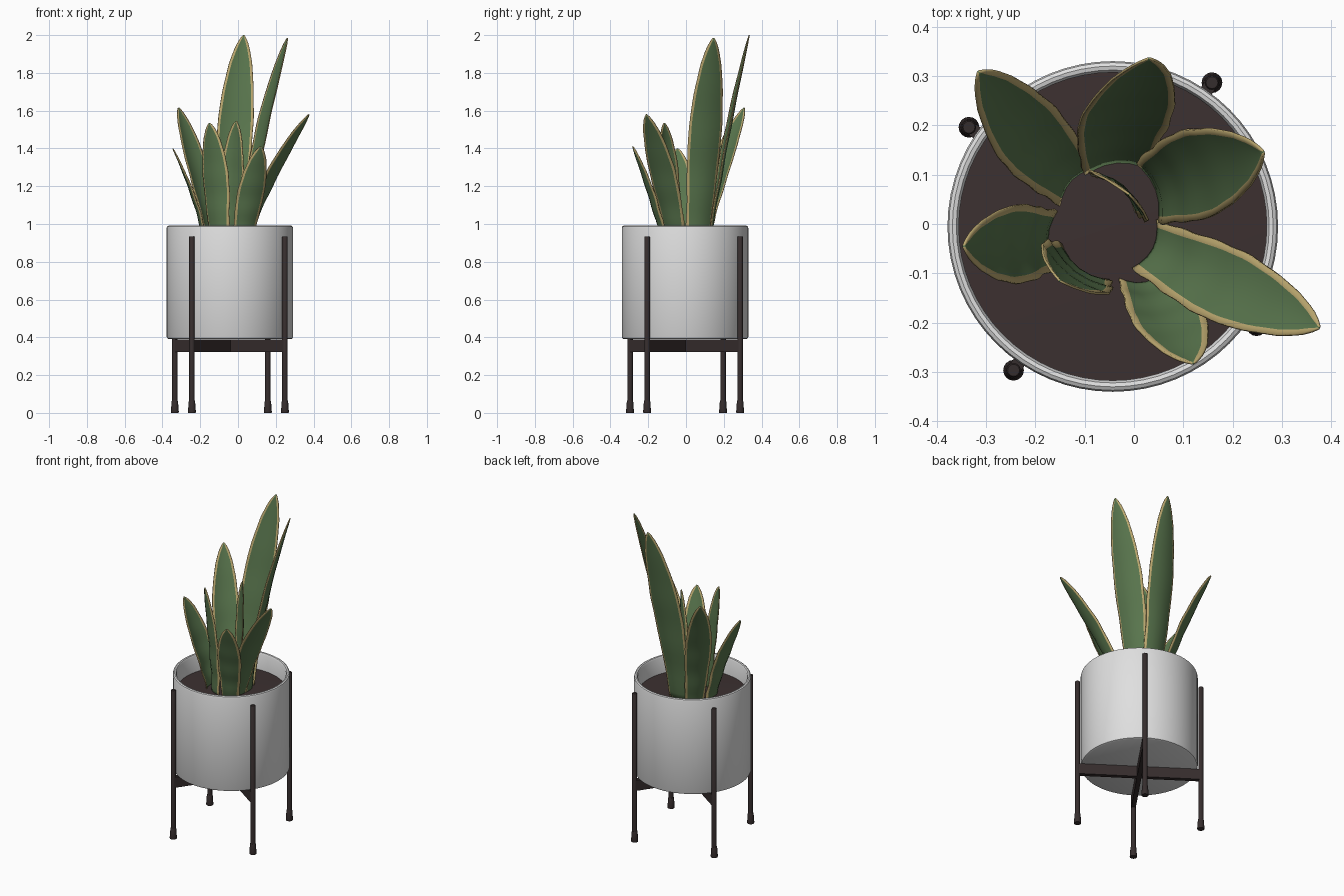
import bpy, bmesh, math
from mathutils import Vector

if "Cube" in bpy.data.objects:
    bpy.data.objects.remove(bpy.data.objects["Cube"])

CX, CY = -0.043, -0.005      # pot axis
SOIL_Z = 0.88


def material(name, rgb):
    m = bpy.data.materials.new(name)
    m.diffuse_color = (*rgb, 1)
    m.use_nodes = True
    m.node_tree.nodes["Principled BSDF"].inputs["Base Color"].default_value = m.diffuse_color
    return m


GREEN = material("leaf green", (0.10, 0.18, 0.075))
YELLOW = material("leaf margin yellow", (0.50, 0.39, 0.16))
WHITE = material("pot white", (0.74, 0.74, 0.74))
SOIL = material("soil brown", (0.045, 0.030, 0.030))
METAL = material("stand dark brown", (0.036, 0.026, 0.026))


def finish(name, bm, mats, angle=40):
    bmesh.ops.recalc_face_normals(bm, faces=bm.faces)
    me = bpy.data.meshes.new(name)
    bm.to_mesh(me)
    bm.free()
    ob = bpy.data.objects.new(name, me)
    bpy.context.collection.objects.link(ob)
    for m in mats:
        me.materials.append(m)
    bpy.ops.object.select_all(action='DESELECT')
    ob.select_set(True)
    bpy.context.view_layer.objects.active = ob
    bpy.ops.object.shade_smooth_by_angle(angle=math.radians(angle))
    return ob


def lathe(name, profile, x, y, mat, n):
    """Revolve (radius, z) points; ends with zero radius close up."""
    bm = bmesh.new()
    rings = []
    for r, z in profile:
        if r == 0:
            rings.append([bm.verts.new((x, y, z))] * n)
        else:
            rings.append([bm.verts.new((x + r * math.cos(2 * math.pi * i / n),
                                        y + r * math.sin(2 * math.pi * i / n), z))
                          for i in range(n)])
    for a, b in zip(rings, rings[1:]):
        for i in range(n):
            j = (i + 1) % n
            bm.faces.new(list(dict.fromkeys((a[i], a[j], b[j], b[i]))))
    return finish(name, bm, [mat])


# Pot with rounded rim, and soil
lathe("pot", [(0, 0.39), (0.322, 0.39), (0.331, 0.394), (0.335, 0.403),
              (0.335, 0.978), (0.332, 0.987), (0.325, 0.991), (0.317, 0.989),
              (0.312, 0.98), (0.312, 0.84), (0, 0.84)], CX, CY, WHITE, 64)
lathe("soil", [(0, 0.845), (0.313, 0.845), (0.313, SOIL_Z), (0.2, SOIL_Z + 0.004),
               (0, SOIL_Z + 0.006)], CX, CY, SOIL, 48)

# Stand: four legs with flared feet, two crossed bars
LEG_R, LEG_A = 0.354, math.radians(55.4)
for k in range(4):
    a = LEG_A + k * math.pi / 2
    x, y = CX + LEG_R * math.cos(a), CY + LEG_R * math.sin(a)
    lathe(f"leg_{k + 1}", [(0, 0.02), (0.0145, 0.02), (0.0145, 0.932),
                           (0.012, 0.935), (0, 0.935)], x, y, METAL, 16)
    lathe(f"foot_{k + 1}", [(0, 0), (0.02, 0), (0.021, 0.005), (0.017, 0.06),
                            (0.015, 0.065), (0, 0.065)], x, y, METAL, 16)
for k in range(2):
    bm = bmesh.new()
    bmesh.ops.create_cube(bm, size=1)
    bmesh.ops.scale(bm, vec=(2 * LEG_R, 0.026, 0.066), verts=bm.verts)
    bar = finish(f"cross_bar_{k + 1}", bm, [METAL])
    bar.location = (CX, CY, 0.355)
    bar.rotation_euler.z = LEG_A + k * math.pi / 2

# Relative leaf width along its length
WIDTHS = [(0, .7), (.25, .85), (.45, .98), (.6, 1), (.75, .86), (.87, .64),
          (.95, .38), (.985, .17), (1, .04)]


def rel_width(t):
    for (t0, w0), (t1, w1) in zip(WIDTHS, WIDTHS[1:]):
        if t <= t1:
            return w0 + (w1 - w0) * (t - t0) / (t1 - t0)
    return WIDTHS[-1][1]


def leaf(name, base, mid, tip, height, angle, width, seed):
    """Channelled blade from soil to tip, with yellow margins."""
    base, mid, tip = Vector(base), Vector(mid), Vector(tip)
    ctrl = 2 * mid - (base + tip) / 2
    side = Vector((math.cos(math.radians(angle)), math.sin(math.radians(angle))))
    out = Vector((-side.y, side.x))
    if out.dot(mid - Vector((-0.07, 0.01))) < 0:
        out = -out
    bm = bmesh.new()
    rows, n = [], 26
    for i in range(n + 1):
        t = 1 - (1 - i / n) ** 1.25
        c = base * (1 - t) ** 2 + ctrl * 2 * t * (1 - t) + tip * t * t
        z = SOIL_Z - 0.01 + (height - SOIL_Z + 0.01) * t
        half = width / 2 * rel_width(t)
        edge = min(0.013, half * 0.6)
        ripple = 0.003 * math.sin(t * 24 + seed) * (1 - t)
        row = []
        for s in (-1, None, -.5, 0, .5, None, 1):
            if s is None:
                u = (half - edge) * (-1 if len(row) == 1 else 1)
            elif abs(s) == 1:
                u = s * (half + 0.002 * math.sin(t * 31 + seed * 2 + s) * (1 - t))
            else:
                u = s * (half - edge)
            q = u / max(half, 1e-4)
            cup = (0.028 - 0.016 * t) * rel_width(t) * (0.4 - q * q)
            p = c + side * u + out * (cup + ripple)
            row.append(bm.verts.new((p.x, p.y, z)))
        rows.append(row)
    for a, b in zip(rows, rows[1:]):
        for j in range(6):
            f = bm.faces.new((a[j], a[j + 1], b[j + 1], b[j]))
            f.material_index = 1 if j in (0, 5) else 0
    ob = finish(name, bm, [GREEN, YELLOW], 60)
    mod = ob.modifiers.new("thickness", 'SOLIDIFY')
    mod.thickness = 0.005
    mod.offset = 0


# Leaves: base, middle, tip (x, y), tip height, blade angle, width
LEAVES = {
    "back_leaf": ((-.035, .115), (-.02, .215), (.03, .335), 2.0, 5, .19),
    "right_leaf": ((.035, .065), (.12, .10), (.262, .146), 1.985, -70, .185),
    "front_right_leaf": ((.03, -.045), (.17, -.117), (.375, -.21), 1.58, 63, .155),
    "front_leaf": ((.02, -.11), (.065, -.185), (.12, -.282), 1.41, 12, .145),
    "front_left_leaf": ((-.105, -.085), (-.12, -.095), (-.15, -.115), 1.535, -37, .17),
    "left_leaf": ((-.165, -.03), (-.235, -.04), (-.345, -.045), 1.4, 90, .16),
    "back_left_leaf": ((-.12, .085), (-.205, .17), (-.315, .308), 1.615, 45, .155),
    "middle_leaf": ((-.03, .07), (-.025, .065), (-.01, .06), 1.545, -41, .155),
}
for k, (name, spec) in enumerate(LEAVES.items()):
    leaf(name, *spec, seed=k * 1.7)
